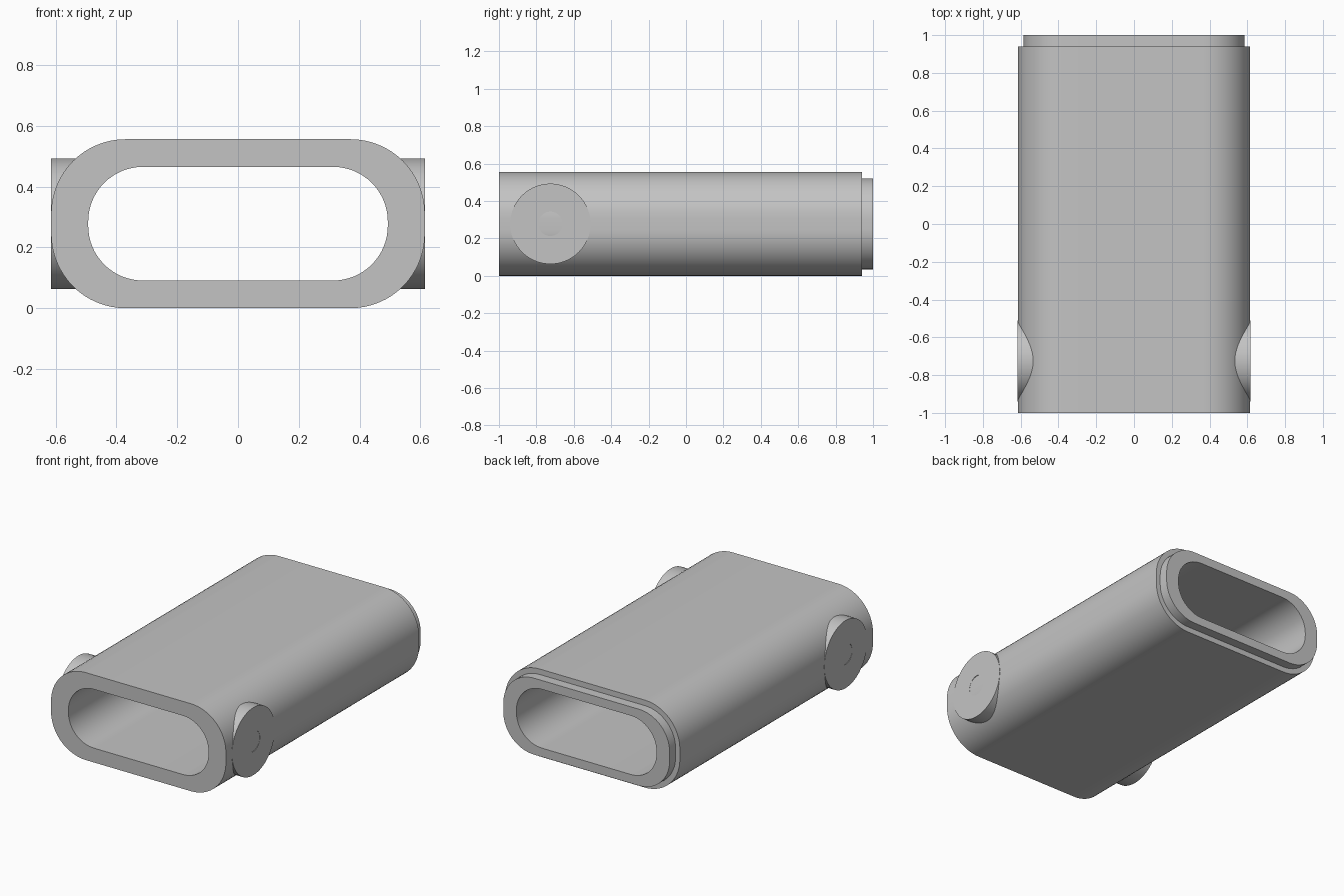
import bpy
import bmesh
from math import cos, sin, pi, radians

cube = bpy.data.objects.get("Cube")
if cube:
    bpy.data.objects.remove(cube, do_unlink=True)

MID_Z = 0.278

grey = bpy.data.materials.new("plain grey")
grey.use_nodes = True
grey.diffuse_color = (0.55, 0.55, 0.55, 1)
grey.node_tree.nodes["Principled BSDF"].inputs["Base Color"].default_value = grey.diffuse_color


def rounded_rect(half_w, half_h, radius, steps=16):
    """Outline of a rounded rectangle around the centre line, as (x, z)."""
    points = []
    for quarter, (sx, sz) in enumerate([(1, 1), (-1, 1), (-1, -1), (1, -1)]):
        for i in range(steps + 1):
            a = (quarter + i / steps) * pi / 2
            points.append((sx * (half_w - radius) + radius * cos(a),
                           MID_Z + sz * (half_h - radius) + radius * sin(a)))
    return points


def circle(y, radius, sides=64):
    return [(y + radius * cos(2 * pi * i / sides), MID_Z + radius * sin(2 * pi * i / sides))
            for i in range(sides)]


def closed_loft(name, rings):
    """Bridge each ring to the next and the last back to the first."""
    bm = bmesh.new()
    loops = [[bm.verts.new(p) for p in ring] for ring in rings]
    for a, b in zip(loops, loops[1:] + loops[:1]):
        for i in range(len(a)):
            j = (i + 1) % len(a)
            bm.faces.new((a[i], a[j], b[j], b[i]))
    bmesh.ops.recalc_face_normals(bm, faces=bm.faces)
    mesh = bpy.data.meshes.new(name)
    bm.to_mesh(mesh)
    bm.free()
    mesh.materials.append(grey)
    obj = bpy.data.objects.new(name, mesh)
    bpy.context.collection.objects.link(obj)
    bpy.ops.object.select_all(action="DESELECT")
    obj.select_set(True)
    bpy.context.view_layer.objects.active = obj
    bpy.ops.object.shade_smooth_by_angle(angle=radians(30))
    return obj


# Hollow sleeve with a stepped lip at the back
outer = rounded_rect(0.615, 0.278, 0.245)
lip = rounded_rect(0.585, 0.243, 0.215)
bore = rounded_rect(0.493, 0.187, 0.18)
sections = [(outer, -1), (outer, 0.94), (lip, 0.94), (lip, 1), (bore, 1), (bore, -1)]
closed_loft("sleeve", [[(x, y, z) for x, z in shape] for shape, y in sections])

# Round side bosses, each with a small centre hole down to the sleeve
rim = circle(-0.725, 0.215)
hole = circle(-0.725, 0.065)
for side, name in ((1, "left_boss"), (-1, "right_boss")):
    layers = [(rim, 0.52), (rim, 0.616), (hole, 0.616), (hole, 0.52)]
    closed_loft(name, [[(side * x, y, z) for y, z in shape] for shape, x in layers])
